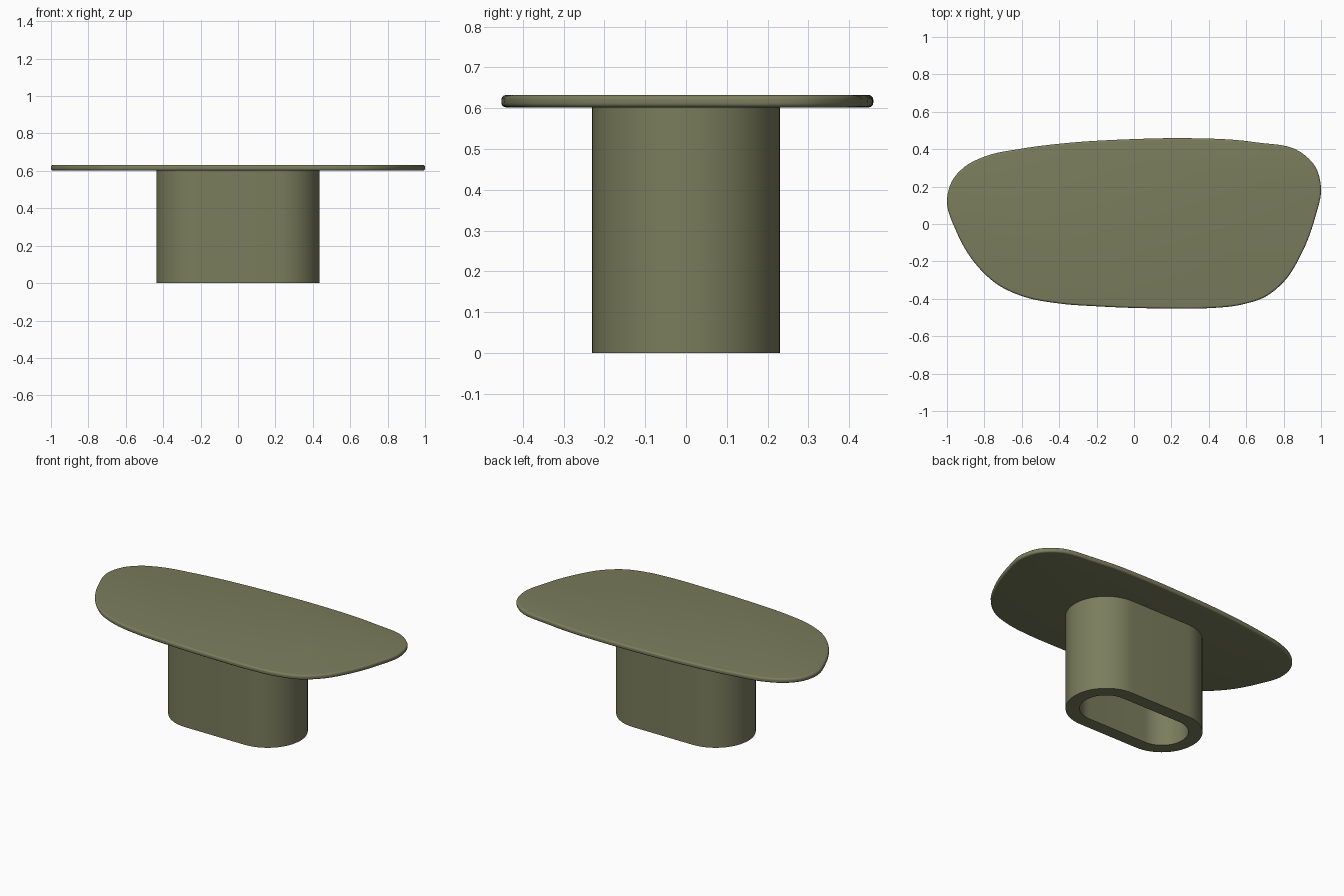
import bpy, bmesh, math
from mathutils import Vector

if "Cube" in bpy.data.objects:
    bpy.data.objects.remove(bpy.data.objects["Cube"])

olive = bpy.data.materials.new("olive_green")
olive.diffuse_color = (0.195, 0.205, 0.109, 1)
olive.use_nodes = True
olive.node_tree.nodes["Principled BSDF"].inputs["Base Color"].default_value = olive.diffuse_color


def make_object(name, bm):
    bmesh.ops.recalc_face_normals(bm, faces=bm.faces)
    me = bpy.data.meshes.new(name)
    bm.to_mesh(me)
    bm.free()
    ob = bpy.data.objects.new(name, me)
    bpy.context.collection.objects.link(ob)
    me.materials.append(olive)
    bpy.ops.object.select_all(action='DESELECT')
    ob.select_set(True)
    bpy.context.view_layer.objects.active = ob
    bpy.ops.object.shade_smooth_by_angle(angle=math.radians(35))
    return ob


def bridge(bm, a, b):
    n = len(a)
    for i in range(n):
        j = (i + 1) % n
        bm.faces.new((a[i], a[j], b[j], b[i]))


def smooth_loop(pts, steps):
    # closed centripetal-style spline through the points
    p = [Vector(q) for q in pts]
    n, out = len(p), []
    for i in range(n):
        a, b, c, d = p[i - 1], p[i], p[(i + 1) % n], p[(i + 2) % n]
        l0, l1, l2 = (b - a).length, (c - b).length, (d - c).length
        m1 = ((b - a) / l0 * l1 + (c - b) / l1 * l0) / (l0 + l1) * l1
        m2 = ((c - b) / l1 * l2 + (d - c) / l2 * l1) / (l1 + l2) * l1
        for k in range(steps):
            t = k / steps
            out.append(b * (2*t**3 - 3*t*t + 1) + m1 * (t**3 - 2*t*t + t)
                       + c * (3*t*t - 2*t**3) + m2 * (t**3 - t*t))
    return out


# tabletop: pebble outline with a rounded edge
outline = [(-1, .13), (-.97, .235), (-.9, .31), (-.8, .36), (-.6, .403),
           (-.4, .429), (0, .454), (.25, .459), (.65, .437), (.89, .385),
           (.97, .305), (1, .19), (.97, .04), (.9, -.15), (.8, -.31),
           (.7, -.39), (.57, -.432), (.4, -.45), (.2, -.452), (-.2, -.44),
           (-.4, -.425), (-.6, -.385), (-.72, -.33), (-.85, -.21), (-.95, -.04)]
loop = smooth_loop(outline, 6)
n = len(loop)
normals = []
for i in range(n):
    t = (loop[(i + 1) % n] - loop[i - 1]).normalized()
    normals.append(Vector((-t.y, t.x)))  # outward, the outline runs clockwise
Z0, Z1, R = 0.602, 0.632, 0.011
bm = bmesh.new()
rings = []
for zc, start in ((Z0 + R, -90), (Z1 - R, 0)):
    for k in range(6):
        a = math.radians(start + 18 * k)
        inset = R * (1 - math.cos(a))
        rings.append([bm.verts.new((p.x - m.x * inset, p.y - m.y * inset,
                                    zc + R * math.sin(a)))
                      for p, m in zip(loop, normals)])
for a, b in zip(rings, rings[1:]):
    bridge(bm, a, b)
bm.faces.new(rings[0])
bm.faces.new(rings[-1])
make_object("tabletop", bm)


# pedestal: hollow stadium-shaped tube
def stadium(bm, r, z, half=0.207, seg=32):
    vs = []
    for cx, s in ((half, -90), (-half, 90)):
        for k in range(seg + 1):
            a = math.radians(s + 180 * k / seg)
            vs.append(bm.verts.new((cx + r * math.cos(a), r * math.sin(a), z)))
    return vs


bm = bmesh.new()
tube = [stadium(bm, 0.23, 0), stadium(bm, 0.23, Z0),
        stadium(bm, 0.15, Z0), stadium(bm, 0.15, 0)]
for i in range(4):
    bridge(bm, tube[i], tube[(i + 1) % 4])
make_object("pedestal", bm)
